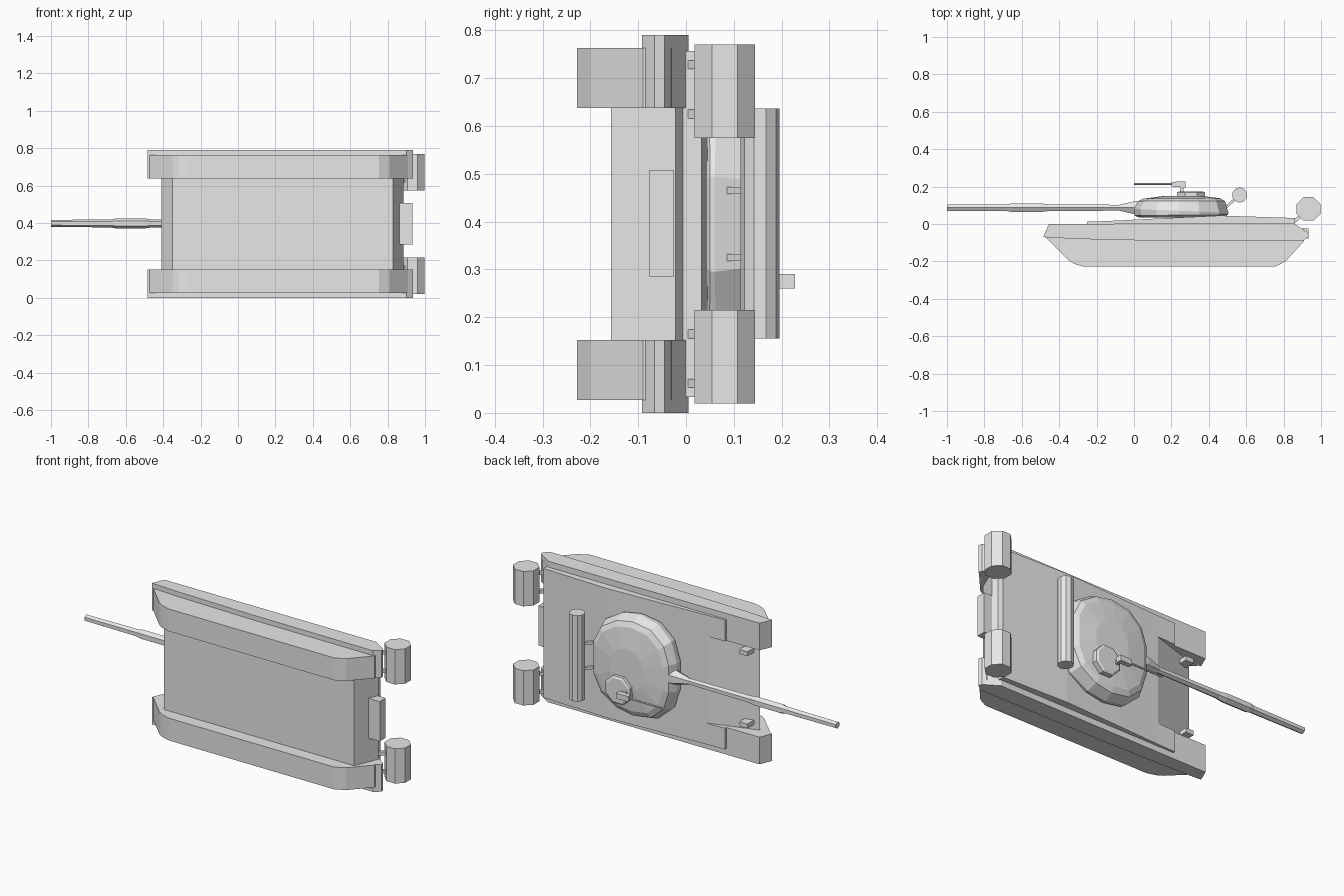
import bpy, bmesh, math
from mathutils import Vector

cube = bpy.data.objects.get("Cube")
if cube:
    bpy.data.objects.remove(cube)

MID = 0.395  # centre plane of the vehicle, which lies on its side

grey = bpy.data.materials.new("plain grey")
grey.use_nodes = True
grey.diffuse_color = (0.8, 0.8, 0.8, 1)
for node in grey.node_tree.nodes:
    if node.type == 'BSDF_PRINCIPLED':
        node.inputs["Base Color"].default_value = (0.8, 0.8, 0.8, 1)


def loft(name, rings):
    """Join equal-sized rings of points and cap both ends."""
    bm = bmesh.new()
    loops = [[bm.verts.new(p) for p in ring] for ring in rings]
    n = len(loops[0])
    for a, b in zip(loops, loops[1:]):
        for i in range(n):
            j = (i + 1) % n
            bm.faces.new((a[i], a[j], b[j], b[i]))
    bm.faces.new(loops[0])
    bm.faces.new(loops[-1])
    bmesh.ops.recalc_face_normals(bm, faces=bm.faces)
    mesh = bpy.data.meshes.new(name)
    bm.to_mesh(mesh)
    bm.free()
    mesh.materials.append(grey)
    obj = bpy.data.objects.new(name, mesh)
    bpy.context.collection.objects.link(obj)
    return obj


def prism(name, profile, z0, z1):
    return loft(name, [[(x, y, z) for x, y in profile] for z in (z0, z1)])


def box(name, x, y, z):
    return prism(name, [(x[0], y[0]), (x[1], y[0]), (x[1], y[1]), (x[0], y[1])], *z)


def rod(name, stations, sides, phase=0.5):
    """Round bar through (point, radius) stations along one straight axis."""
    axis = Vector(stations[-1][0]) - Vector(stations[0][0])
    turn = axis.to_track_quat('Z', 'Y')
    rings = []
    for point, r in stations:
        ring = []
        for i in range(sides):
            a = (i + phase) * math.tau / sides
            ring.append(Vector(point) + turn @ Vector((r * math.cos(a), r * math.sin(a), 0)))
        rings.append(ring)
    return loft(name, rings)


# Hull with sloped nose and tail
prism("hull", [(-0.41, -0.07), (-0.35, -0.157), (0.83, -0.157), (0.885, -0.022),
               (0.85, 0.0), (-0.14, 0.014)], MID - 0.245, MID + 0.245)

# Engine deck, with its front part split around the sloped nose
prism("deck", [(-0.14, -0.01), (0.86, -0.01), (0.86, 0.032), (0.46, 0.045),
               (0.14, 0.03), (-0.14, 0.016)], MID - 0.362, MID + 0.362)

track = [(-0.475, -0.07), (-0.35, -0.195), (-0.32, -0.213), (-0.27, -0.228), (0.755, -0.228),
         (0.81, -0.2), (0.91, -0.09), (0.91, -0.03), (-0.46, -0.03)]
fender = [(-0.485, -0.07), (-0.455, 0.0), (0.85, 0.005), (0.93, -0.045), (0.935, -0.066),
          (0.9, -0.092), (0.14, -0.09), (-0.3, -0.08)]

for side, label in ((1, "upper"), (-1, "lower")):
    def span(a, b):
        return sorted((MID + side * a, MID + side * b))

    # Running gear and side panels
    prism(label + "_track", track, *span(0.243, 0.368))
    prism(label + "_fender", fender, *span(0.243, 0.395))
    prism(label + "_deck_front", [(-0.25, -0.01), (-0.14, -0.01), (-0.14, 0.016),
                                  (-0.25, 0.012)], *span(0.243, 0.362))
    box(label + "_headlight", (-0.38, -0.33), (-0.06, 0.0), span(0.19, 0.215))

    # Rear fuel drum and its brackets
    z0, z1 = span(0.18, 0.375)
    rod(label + "_drum", [((0.933, 0.081, z0), 0.0685), ((0.933, 0.081, z1), 0.0685)], 8)
    for k in (0.23, 0.333):
        z = MID + side * k
        rod(label + "_drum_bracket", [((0.84, 0.0, z), 0.013), ((0.91, 0.058, z), 0.013)], 4)

    # Brackets of the stowage roll
    z = MID + side * 0.07
    rod(label + "_roll_bracket", [((0.48, 0.08, z), 0.01), ((0.55, 0.142, z), 0.01)], 4)

# Unditching beam on the tail
box("tail_beam", (0.86, 0.932), (-0.077, -0.025), (0.285, 0.508))

# Turret: rounded plan, flat at the rear, drawn in towards the roof
half = [(0.505, 0.1), (0.455, 0.2), (0.35, 0.265), (0.24, 0.285), (0.12, 0.265),
        (0.035, 0.19), (0.0, 0.08)]
plan = half + [(x, -z) for x, z in reversed(half)]


def turret_ring(y_front, y_rear, scale):
    return [(0.27 + (x - 0.27) * scale, y_front + (y_rear - y_front) * x / 0.505,
             MID + z * scale) for x, z in plan]


loft("turret", [turret_ring(0.035, 0.035, 0.9), turret_ring(0.045, 0.05, 0.99),
                turret_ring(0.08, 0.06, 1.0), turret_ring(0.122, 0.122, 0.92),
                turret_ring(0.135, 0.137, 0.82), turret_ring(0.15, 0.15, 0.4)])

# Main gun with fume extractor and mantlet
gun = [(-1.0, 0.019), (-0.68, 0.021), (-0.65, 0.027), (-0.5, 0.027), (-0.46, 0.021),
       (-0.08, 0.018), (0.01, 0.042), (0.1, 0.042)]
rod("main_gun", [((x, 0.087, MID + 0.003), r) for x, r in gun], 6)

# Hatch and roof machine gun
HZ = 0.275
rod("hatch", [((0.305, 0.125, HZ), 0.082), ((0.305, 0.168, HZ), 0.082),
              ((0.305, 0.174, HZ), 0.07)], 8)
box("gun_post", (0.245, 0.265), (0.16, 0.2), (HZ - 0.01, HZ + 0.01))
prism("gun_body", [(0.2, 0.2), (0.275, 0.196), (0.275, 0.228), (0.2, 0.225)],
      HZ - 0.015, HZ + 0.015)
rod("gun_barrel", [((0.0, 0.213, HZ), 0.006), ((0.21, 0.213, HZ), 0.006)], 6)

# Stowage roll behind the turret
rod("stowage_roll", [((0.565, 0.155, 0.156), 0.041), ((0.565, 0.155, 0.637), 0.041)], 10)
